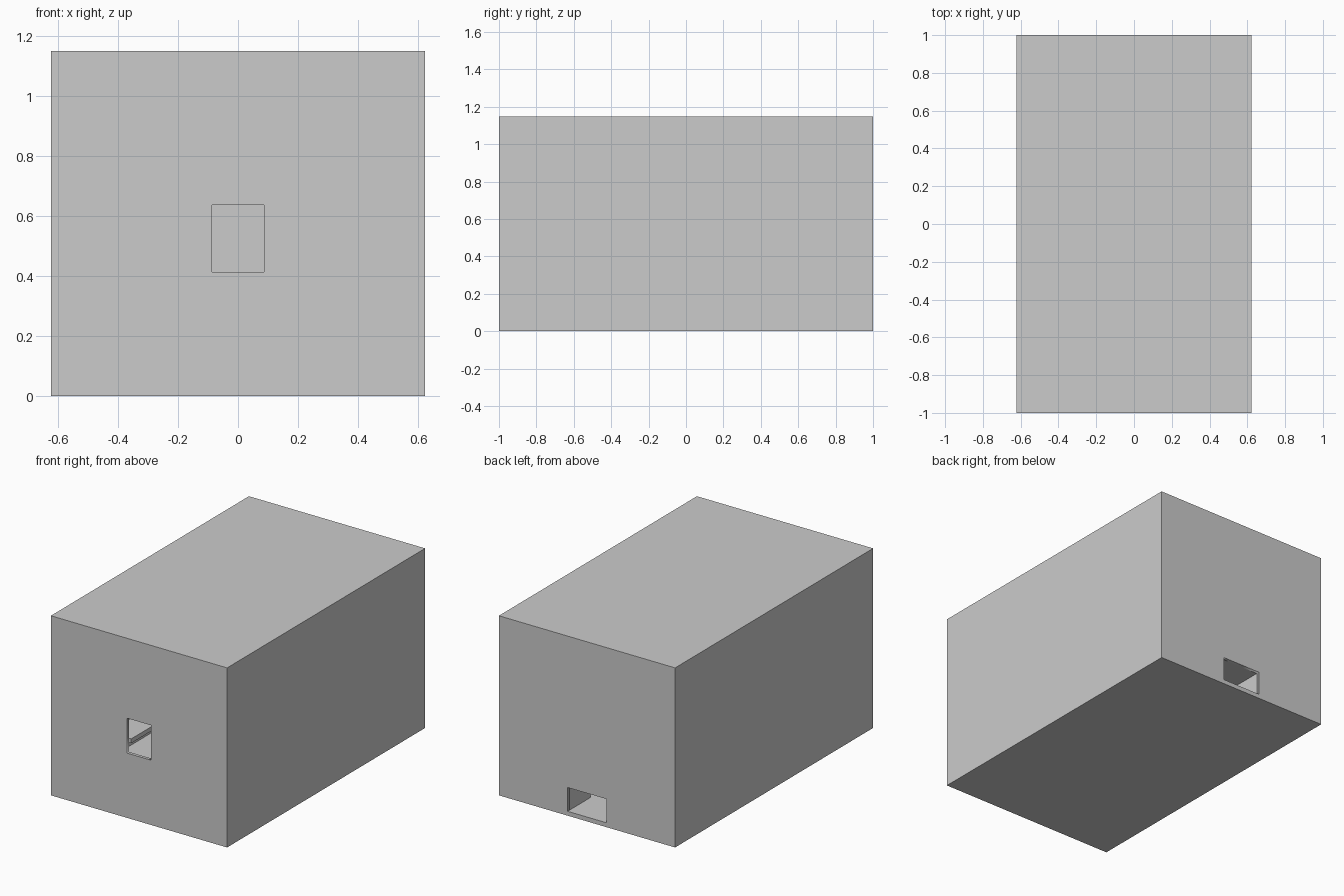
import bpy, bmesh, math

if "Cube" in bpy.data.objects:
    bpy.data.objects.remove(bpy.data.objects["Cube"])

W, D = 0.623, 1.0              # half width, half depth
Z0, Z1, TOP = 0.028, 1.132, 1.148
T = 0.02                       # panel thickness


def material(name, v):
    m = bpy.data.materials.new(name)
    m.diffuse_color = (v, v, v, 1)
    m.use_nodes = True
    m.node_tree.nodes["Principled BSDF"].inputs["Base Color"].default_value = m.diffuse_color
    return m


LIGHT, DARK = material("light_grey", 0.95), material("dark_grey", 0.55)


def box(name, x, y, z, mat=None):
    """Axis-aligned box from three (min, max) ranges."""
    bm = bmesh.new()
    bmesh.ops.create_cube(bm, size=1)
    for v in bm.verts:
        v.co = [r[0] if c < 0 else r[1] for c, r in zip(v.co, (x, y, z))]
    me = bpy.data.meshes.new(name)
    bm.to_mesh(me)
    bm.free()
    ob = bpy.data.objects.new(name, me)
    bpy.context.collection.objects.link(ob)
    if mat:
        me.materials.append(mat)
    return ob


def panel(name, loops, y):
    """Upright panel from x-z outlines; inner loops become openings."""
    cu = bpy.data.curves.new(name, 'CURVE')
    cu.dimensions = '2D'
    cu.fill_mode = 'BOTH'
    cu.extrude = T / 2
    for loop in loops:
        s = cu.splines.new('POLY')
        s.points.add(len(loop) - 1)
        for p, (x, z) in zip(s.points, loop):
            p.co = (x, z, 0, 1)
        s.use_cyclic_u = True
    ob = bpy.data.objects.new(name, cu)
    ob.rotation_euler.x = math.pi / 2
    ob.location.y = y
    bpy.context.collection.objects.link(ob)


def rect(x, a, b):
    return [(-x, a), (x, a), (x, b), (-x, b)]


# Base plate and lid
box("base_plate", (-W, W), (-D, D), (0, Z0), LIGHT)
box("lid", (-W, W), (-D, D), (Z1, TOP), DARK)

# Side walls
for side, s in (("left", -1), ("right", 1)):
    xs = sorted((s * W, s * (W - T)))
    box(side + "_wall", xs, (-D, D), (Z0, Z1))

# Front wall with window, back wall with a notch at floor level
H = W - T
panel("front_wall", [rect(H, Z0, Z1), rect(0.086, 0.414, 0.637)], -D + T / 2)
N, NZ = 0.137, 0.18
panel("back_wall", [[(-H, Z0), (-N, Z0), (-N, NZ), (N, NZ), (N, Z0),
                     (H, Z0), (H, Z1), (-H, Z1)]], D - T / 2)

# Entrance passage behind the notch
PY = (0.77, D - T)
for side, s in (("left", -1), ("right", 1)):
    xs = sorted((s * N, s * (N + T)))
    box("passage_" + side, xs, PY, (Z0, NZ))
box("passage_roof", (-N - T, N + T), PY, (NZ, NZ + T))

# Low ledge inside, along the left wall
box("inner_ledge", (-H, -0.44), (-0.45, D - T), (0.172, 0.2), LIGHT)
